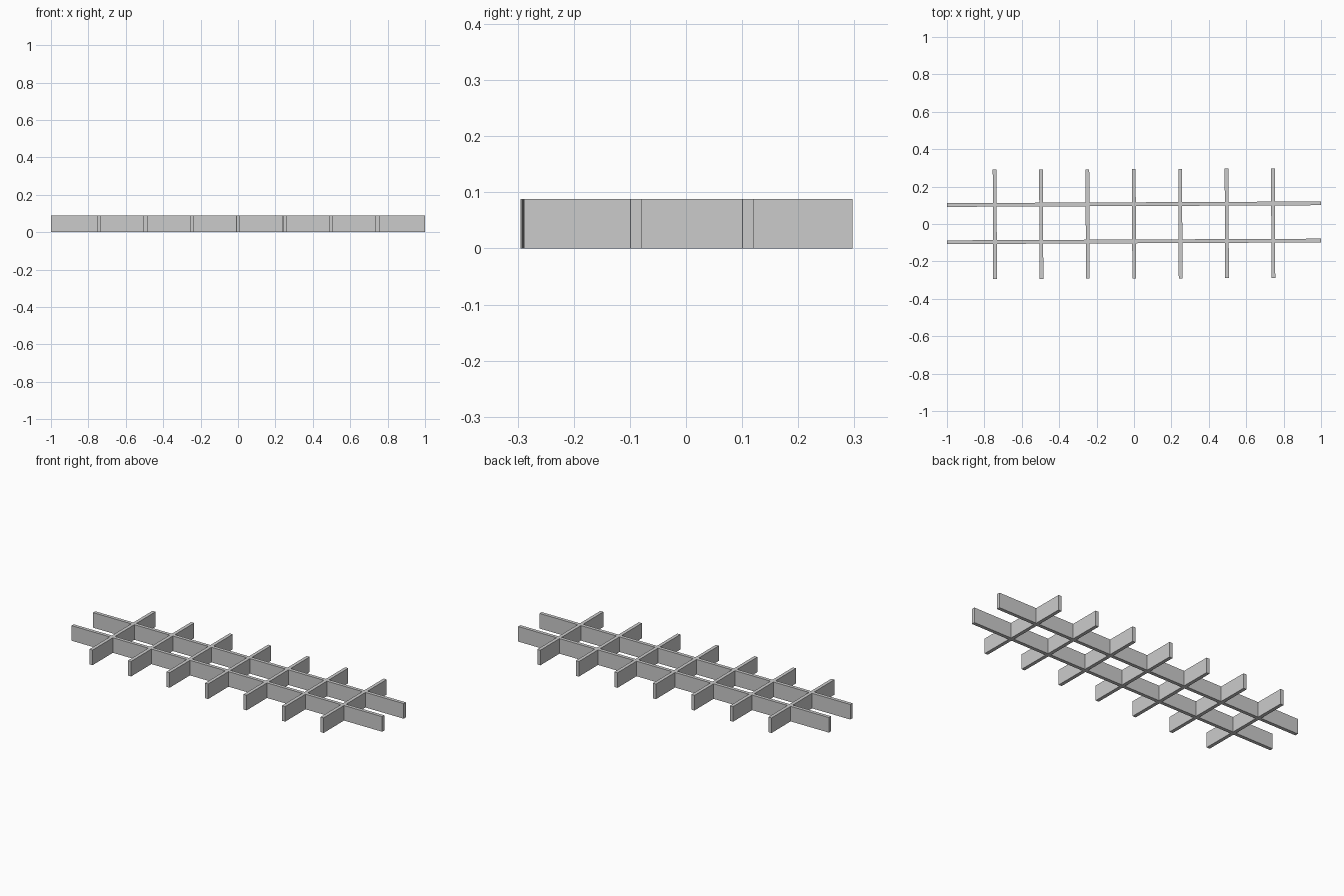
import bpy
import math
from mathutils import Matrix

cube = bpy.data.objects.get("Cube")
if cube:
    bpy.data.objects.remove(cube, do_unlink=True)

HEIGHT = 0.088
THICK = 0.02
TURN = Matrix.Rotation(0.0045, 4, 'Z')  # the lattice sits very slightly turned

grey = bpy.data.materials.new("plain grey")
grey.use_nodes = True
colour = (0.6, 0.6, 0.6, 1)
grey.diffuse_color = colour
grey.node_tree.nodes["Principled BSDF"].inputs["Base Color"].default_value = colour


def slat(name, x, y, length, width):
    """Upright slat standing on the ground."""
    bpy.ops.mesh.primitive_cube_add(size=1)
    ob = bpy.context.object
    ob.name = name
    ob.data.transform(Matrix.Diagonal((length, width, HEIGHT, 1)))
    ob.data.transform(TURN @ Matrix.Translation((x, y, HEIGHT / 2)))
    ob.data.materials.append(grey)


# Two long slats
slat("front_long_slat", 0, -0.093, 2, THICK)
slat("back_long_slat", 0, 0.106, 2, THICK)

# Seven cross slats
for i in range(-3, 4):
    slat(f"cross_slat_{i + 4}", i * 0.248, 0.001, THICK, 0.585)
